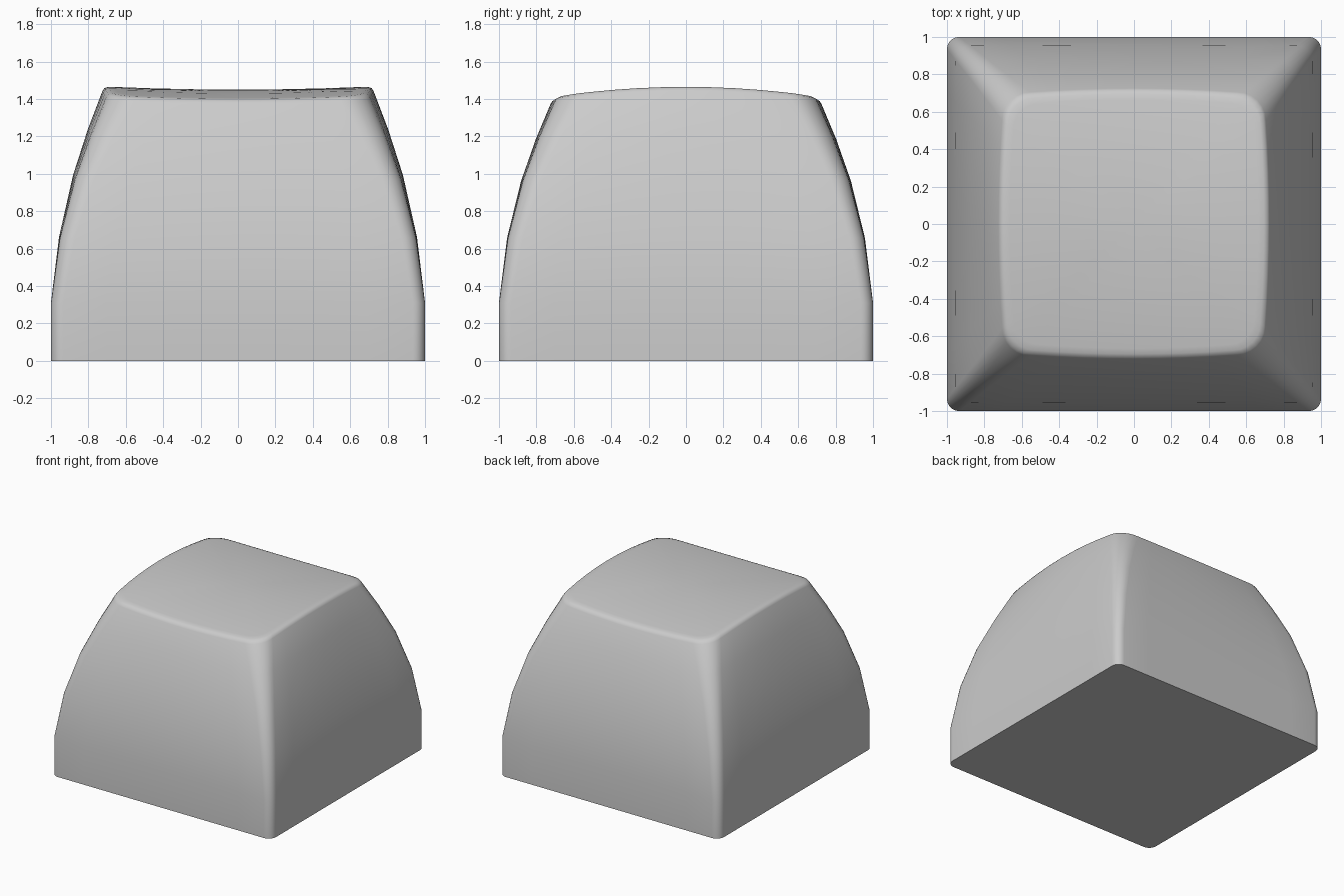
import bpy, bmesh, math

if "Cube" in bpy.data.objects:
    bpy.data.objects.remove(bpy.data.objects["Cube"])

ARC, SIDE = 6, 8  # segments per corner and per straight side


def outline(half, radius, bulge):
    """Rounded square whose sides bow outward a little."""
    pts = []
    c = half - bulge - radius
    for k in range(4):
        a0 = k * math.pi / 2
        ca, sa = math.cos(a0), math.sin(a0)
        local = []
        for i in range(SIDE):
            y = -c + 2 * c * i / SIDE
            local.append((half - bulge * (y / c) ** 2, y))
        for i in range(ARC):
            a = math.pi / 2 * i / ARC
            local.append((c + radius * math.cos(a), c + radius * math.sin(a)))
        pts += [(x * ca - y * sa, x * sa + y * ca) for x, y in local]
    return pts


def saddle(x, y):
    return 0.015 * (x / 0.68) ** 2 - 0.05 * (y / 0.7) ** 2


# half width, corner radius, side bulge, height, share of the saddle warp
rings = [
    (1.0, 0.065, 0.0, 0.0, 0),
    (1.0, 0.065, 0.0, 0.31, 0),
    (0.957, 0.08, 0.004, 0.66, 0.05),
    (0.882, 0.10, 0.010, 0.985, 0.3),
    (0.803, 0.125, 0.016, 1.225, 0.6),
    (0.725, 0.15, 0.02, 1.425, 1),
    (0.715, 0.15, 0.02, 1.441, 1),
    (0.695, 0.145, 0.02, 1.449, 1),
    (0.665, 0.14, 0.02, 1.45, 1),
    (0.45, 0.095, 0.014, 1.45, 1),
    (0.22, 0.045, 0.007, 1.45, 1),
]

# Keycap body: stacked rings, flat base, saddle-shaped top
bm = bmesh.new()
loops = []
for half, radius, bulge, z, warp in rings:
    loops.append([bm.verts.new((x, y, z + warp * saddle(x, y)))
                  for x, y in outline(half, radius, bulge)])
n = len(loops[0])
for lo, hi in zip(loops, loops[1:]):
    for i in range(n):
        j = (i + 1) % n
        bm.faces.new((lo[i], lo[j], hi[j], hi[i]))
bm.faces.new(loops[0][::-1])
centre = bm.verts.new((0, 0, 1.45))
for i in range(n):
    bm.faces.new((loops[-1][i], loops[-1][(i + 1) % n], centre))
bmesh.ops.recalc_face_normals(bm, faces=bm.faces)

mesh = bpy.data.meshes.new("keycap")
bm.to_mesh(mesh)
bm.free()
keycap = bpy.data.objects.new("keycap", mesh)
bpy.context.collection.objects.link(keycap)
bpy.context.view_layer.objects.active = keycap
keycap.select_set(True)
bpy.ops.object.shade_smooth_by_angle(angle=math.radians(40))
